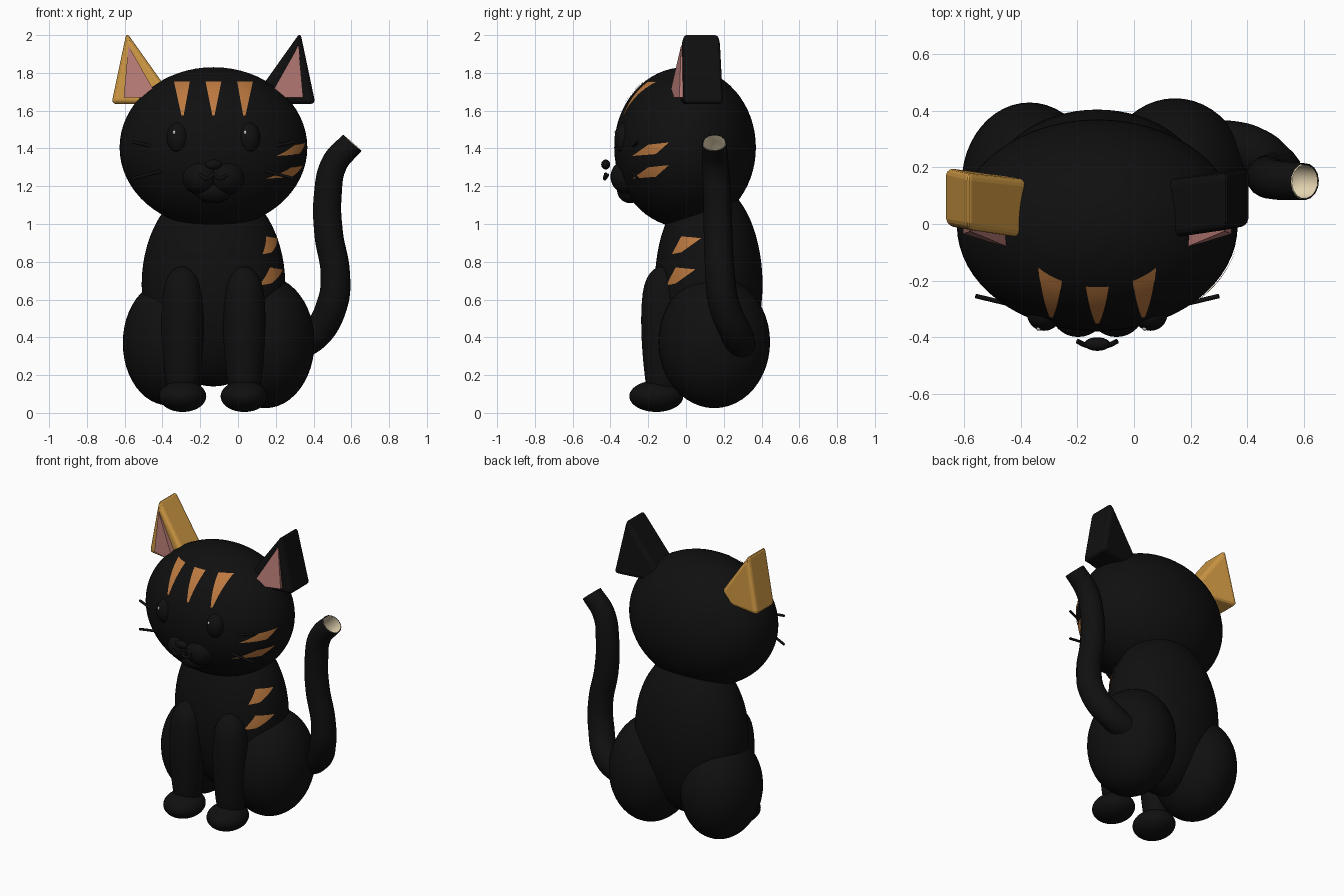
import bpy, bmesh, math
from mathutils import Vector

if "Cube" in bpy.data.objects:
    bpy.data.objects.remove(bpy.data.objects["Cube"])

CX = -0.13  # the cat's own symmetry plane; the tail offsets it from x = 0


def material(name, rgb):
    m = bpy.data.materials.new(name)
    m.diffuse_color = (*rgb, 1)
    m.use_nodes = True
    m.node_tree.nodes["Principled BSDF"].inputs["Base Color"].default_value = m.diffuse_color
    return m


BLACK = material("black_fur", (0.005, 0.005, 0.005))
ORANGE = material("orange_stripe", (0.5, 0.19, 0.05))
GOLD = material("golden_fur", (0.65, 0.33, 0.06))
PINK = material("inner_pink", (0.5, 0.21, 0.19))
CREAM = material("cream", (0.85, 0.72, 0.48))
WHITE = material("white", (0.9, 0.9, 0.9))


def finish(name, bm, mat, smooth=True):
    bmesh.ops.recalc_face_normals(bm, faces=bm.faces)
    me = bpy.data.meshes.new(name)
    bm.to_mesh(me)
    bm.free()
    for p in me.polygons:
        p.use_smooth = smooth
    me.materials.append(mat)
    ob = bpy.data.objects.new(name, me)
    bpy.context.collection.objects.link(ob)
    return ob


def ball(name, loc, rad, mat=BLACK, seg=48):
    bm = bmesh.new()
    bmesh.ops.create_uvsphere(bm, u_segments=seg, v_segments=seg // 2, radius=1)
    bmesh.ops.scale(bm, vec=rad, verts=bm.verts)
    bmesh.ops.translate(bm, vec=loc, verts=bm.verts)
    return finish(name, bm, mat)


def tube(name, pts, radius, mat=BLACK, caps=True):
    cu = bpy.data.curves.new(name, 'CURVE')
    cu.dimensions = '3D'
    cu.bevel_depth = radius
    cu.bevel_resolution = 6
    cu.use_fill_caps = caps
    sp = cu.splines.new('BEZIER')
    sp.bezier_points.add(len(pts) - 1)
    for b, p in zip(sp.bezier_points, pts):
        b.co = p[:3]
        b.radius = p[3] if len(p) > 3 else 1
        b.handle_left_type = b.handle_right_type = 'AUTO'
    cu.materials.append(mat)
    ob = bpy.data.objects.new(name, cu)
    bpy.context.collection.objects.link(ob)
    return ob


def patch(name, c, r, quad, axis, sign, n=10):
    """Stripe: a quad drawn in a side plane, projected onto an ellipsoid."""
    a, b = [i for i in range(3) if i != axis]
    q = [Vector(p) for p in quad]
    bm = bmesh.new()
    grid = []
    for i in range(n + 1):
        row = []
        for j in range(n + 1):
            u, v = i / n, j / n
            p = q[0].lerp(q[1], u).lerp(q[3].lerp(q[2], u), v)
            d = 1 - ((p.x - c[a]) / r[a]) ** 2 - ((p.y - c[b]) / r[b]) ** 2
            co = [0, 0, 0]
            co[a], co[b] = p
            co[axis] = c[axis] + sign * (r[axis] * math.sqrt(max(d, 0)) + 0.006)
            row.append(bm.verts.new(co))
        grid.append(row)
    for i in range(n):
        for j in range(n):
            bm.faces.new((grid[i][j], grid[i + 1][j], grid[i + 1][j + 1], grid[i][j + 1]))
    return finish(name, bm, ORANGE)


def prism(name, front, back, mat, bevel):
    bm = bmesh.new()
    f = [bm.verts.new(p) for p in front]
    k = [bm.verts.new(p) for p in back]
    bm.faces.new(f)
    bm.faces.new(k[::-1])
    for i in range(3):
        j = (i + 1) % 3
        bm.faces.new((f[i], k[i], k[j], f[j]))
    if bevel:
        bmesh.ops.bevel(bm, geom=bm.edges[:], offset=bevel, segments=3, profile=0.5, affect='EDGES')
    return finish(name, bm, mat, False)


# Head and torso
HC, HR = (CX, -0.005, 1.405), (0.497, 0.375, 0.425)
TC, TR = (CX, 0.12, 0.68), (0.38, 0.285, 0.54)
ball("head", HC, HR, seg=64)
ball("torso", TC, TR, seg=64)

# Haunches
ball("left_haunch", (-0.37, 0.145, 0.37), (0.24, 0.285, 0.33))
ball("right_haunch", (0.145, 0.15, 0.375), (0.26, 0.295, 0.35))

for side, s in (("left", -1), ("right", 1)):
    x = CX + s * 0.163

    # Front leg: lathed profile, rounded at the shoulder and tapering to the paw
    bm = bmesh.new()
    prof = [(0, .78), (.045, .765), (.085, .72), (.108, .64), (.115, .5), (.11, .35), (.095, .2), (.08, .08), (0, .05)]
    vs = [bm.verts.new((p, 0, z)) for p, z in prof]
    es = [bm.edges.new(e) for e in zip(vs, vs[1:])]
    bmesh.ops.spin(bm, geom=vs + es, cent=(0, 0, 0), axis=(0, 0, 1), angle=math.tau, steps=32)
    bmesh.ops.remove_doubles(bm, verts=bm.verts, dist=1e-4)
    bmesh.ops.translate(bm, vec=(x, -0.125, 0), verts=bm.verts)
    leg = finish(side + "_front_leg", bm, BLACK)
    sub = leg.modifiers.new("smooth", 'SUBSURF')
    sub.levels = sub.render_levels = 1
    ball(side + "_front_paw", (x, -0.157, 0.088), (0.125, 0.143, 0.083))

    # Eye with a highlight
    ex = CX + s * 0.188
    ball(side + "_eye", (ex, -0.32, 1.455), (0.06, 0.058, 0.083), seg=32)
    ball(side + "_eye_highlight", (ex - 0.02, -0.37, 1.485), (0.008, 0.008, 0.011), WHITE, 12)

    # Muzzle pad, mouth curl, whiskers
    ball(side + "_muzzle_pad", (CX + s * 0.068, -0.3, 1.25), (0.1, 0.1, 0.095), seg=32)
    tube(side + "_mouth_curl", [(CX, -0.425, 1.265), (CX + s * 0.035, -0.43, 1.24),
                                (CX + s * 0.07, -0.415, 1.26)], 0.009)
    for i, (z0, z1) in enumerate(((1.385, 1.435), (1.30, 1.24))):
        tube(f"{side}_whisker_{i + 1}", [(CX + s * 0.2, -0.31, z0),
                                         (CX + s * 0.43, -0.255, z1)], 0.008)

    # Ear: thick bevelled triangle with a leaning pink inner face
    def e(dx, y, z):
        return (CX + s * dx, y, z)
    prism(side + "_ear",
          [e(.54, -.005, 1.635), e(.19, -.06, 1.635), e(.46, -.02, 2.015)],
          [e(.54, .2, 1.635), e(.19, .15, 1.635), e(.46, .18, 2.015)],
          GOLD if s < 0 else BLACK, 0.025)
    prism(side + "_inner_ear",
          [e(.475, -.035, 1.67), e(.295, -.09, 1.67), e(.45, -.026, 1.945)],
          [e(.475, .03, 1.67), e(.295, .0, 1.67), e(.45, .02, 1.945)], PINK, 0)

# Chin and nose
ball("chin", (CX, -0.295, 1.18), (0.1, 0.07, 0.07), seg=32)
ball("nose", (CX, -0.425, 1.315), (0.046, 0.024, 0.026), seg=24)

# Forehead stripes, wide on top and pointed below
for i, dx in enumerate((-0.167, 0, 0.167)):
    m = CX + dx
    t = m - dx * 0.02
    patch(f"forehead_stripe_{i + 1}", HC, HR,
          [(m - .042, 1.755), (m + .042, 1.755), (t + .006, 1.575), (t - .006, 1.575)], 1, -1)

# Cheek and flank stripes on the right side
for i, z in enumerate((1.37, 1.25)):
    patch(f"cheek_stripe_{i + 1}", HC, HR,
          [(-.285, z - .01), (-.16, z), (-.09, z + .062), (-.2, z + .05)], 0, 1)
for i, (y, z) in enumerate(((-.075, .84), (-.105, .675))):
    patch(f"flank_stripe_{i + 1}", TC, TR,
          [(y, z), (y + .05, z + .01), (y + .155, z + .085), (y + .05, z + .095)], 0, 1)

# Tail: open-ended tube with a cream lining at the tip
tip = [(0.475, 0.165, 1.15, .97), (0.51, 0.155, 1.32, .92), (0.605, 0.15, 1.43, .86)]
tube("tail", [(0.24, 0.29, 0.34, 1.1), (0.40, 0.27, 0.41, 1.1), (0.50, 0.2, 0.58, 1.08),
              (0.515, 0.18, 0.74, 1.02), (0.48, 0.17, 0.95, 1)] + tip, 0.076, caps=False)
tube("tail_lining", tip, 0.070, CREAM, caps=False)
